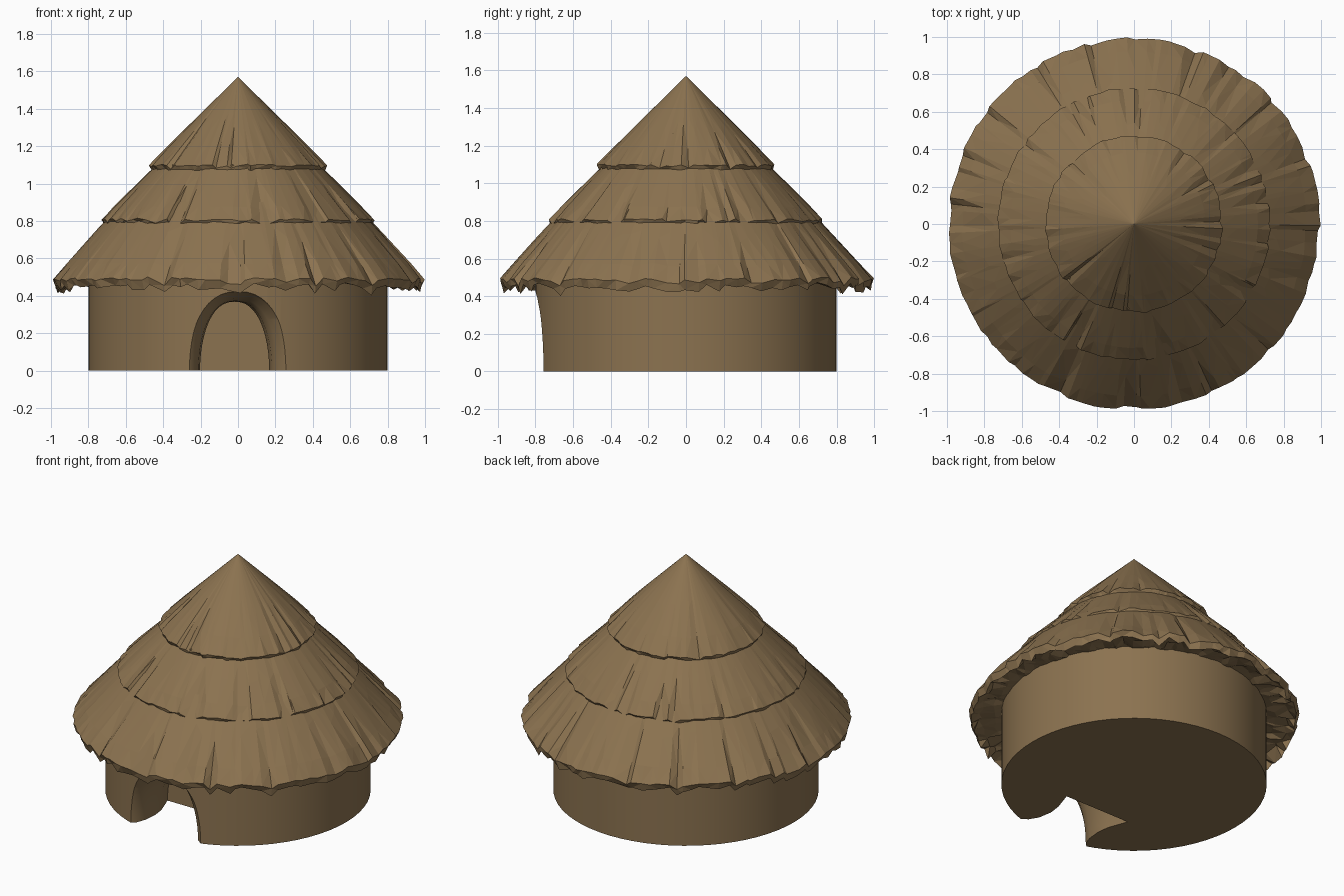
import bpy, bmesh, math, random

if "Cube" in bpy.data.objects:
    bpy.data.objects.remove(bpy.data.objects["Cube"])

random.seed(7)
straw = bpy.data.materials.new("straw_brown")
straw.diffuse_color = (0.26, 0.17, 0.08, 1)
straw.use_nodes = True
straw.node_tree.nodes["Principled BSDF"].inputs["Base Color"].default_value = straw.diffuse_color


def make_object(name, bm):
    bmesh.ops.recalc_face_normals(bm, faces=bm.faces)
    mesh = bpy.data.meshes.new(name)
    bm.to_mesh(mesh)
    bm.free()
    ob = bpy.data.objects.new(name, mesh)
    bpy.context.collection.objects.link(ob)
    mesh.materials.append(straw)
    return ob


def activate(ob):
    bpy.ops.object.select_all(action='DESELECT')
    ob.select_set(True)
    bpy.context.view_layer.objects.active = ob


# Round wall: solid drum
bm = bmesh.new()
bmesh.ops.create_cone(bm, cap_ends=True, segments=64, radius1=0.8, radius2=0.8, depth=0.6)
bmesh.ops.translate(bm, vec=(0, 0, 0.3), verts=bm.verts)
wall = make_object("round_wall", bm)

# Doorway cutter: arch sections (y, centre x, half width, height) lofted inwards
sections = [(-0.86, 0, 0.31, 0.45), (-0.77, 0, 0.275, 0.41), (-0.73, -0.008, 0.225, 0.385),
            (-0.67, -0.015, 0.197, 0.372), (-0.58, -0.018, 0.185, 0.368),
            (-0.50, -0.018, 0.195, 0.372), (-0.37, -0.02, 0.24, 0.39)]
bm = bmesh.new()
rings = []
STEPS = 24
for y, cx, hw, h in sections:
    ring = [bm.verts.new((cx + hw, y, -0.1))]
    for i in range(STEPS + 1):
        a = math.pi * i / STEPS
        c = math.cos(a)
        ring.append(bm.verts.new((cx + hw * math.copysign(abs(c) ** 0.85, c), y, h * math.sin(a))))
    ring.append(bm.verts.new((cx - hw, y, -0.1)))
    rings.append(ring)
for a, b in zip(rings, rings[1:]):
    n = len(a)
    for i in range(n):
        bm.faces.new((a[i], a[(i + 1) % n], b[(i + 1) % n], b[i]))
bm.faces.new(rings[0])
bm.faces.new(rings[-1])
cutter = make_object("doorway_cutter", bm)
cutter.hide_render = True

cut = wall.modifiers.new("doorway", 'BOOLEAN')
cut.operation = 'DIFFERENCE'
cut.solver = 'EXACT'
cut.object = cutter
activate(wall)
bpy.ops.object.modifier_apply(modifier=cut.name)
bpy.data.objects.remove(cutter)
activate(wall)
bpy.ops.object.shade_smooth_by_angle(angle=math.radians(35))


def thatch_tier(name, top, eave, inner, columns, rough):
    """Ring of ragged straw bundles; top, eave and inner are (radius, height)."""
    bm = bmesh.new()
    step = 2 * math.pi / columns
    tip = bm.verts.new((0, 0, top[1])) if top[0] == 0 else None
    cols = []
    for i in range(columns):
        a = (i + random.uniform(-0.42, 0.42)) * step
        groove = random.uniform(0, 0.012) + (random.uniform(0.015, 0.035) if random.random() < 0.22 else 0)
        groove *= rough
        droop = random.uniform(-0.016, 0.016) * rough

        def vert(r, z, jit=0.0):
            r += random.uniform(-jit, jit)
            z += random.uniform(-jit, jit)
            return bm.verts.new((r * math.cos(a), r * math.sin(a), z))

        def slope(t, sink):
            return (top[0] + (eave[0] - top[0]) * t - sink * 0.4,
                    top[1] + (eave[1] - top[1]) * t - sink)

        start = random.uniform(0.25, 0.55) if tip is None else random.uniform(0.4, 0.65)
        col = [vert(*slope(0, 0))] if tip is None else []
        col.append(vert(*slope(start, groove * 0.15)))
        col.append(vert(*slope(0.8, groove * 0.75)))
        r, z = slope(1, groove)
        col.append(vert(r - random.uniform(0, 0.012), z + droop * 0.5))
        # cut straw ends and crumpled underside
        col.append(vert(r - 0.02, z - 0.042 * rough + droop, 0.009 * rough))
        for t in (0.33, 0.66):
            col.append(vert(eave[0] + (inner[0] - eave[0]) * t,
                            eave[1] - 0.03 + (inner[1] - eave[1] + 0.03) * t, 0.016 * rough))
        col.append(vert(*inner))
        cols.append(col)
    for i in range(columns):
        p, q = cols[i], cols[(i + 1) % columns]
        if tip:
            bm.faces.new((tip, p[0], q[0]))
        for j in range(len(p) - 1):
            bm.faces.new((p[j], p[j + 1], q[j + 1], q[j]))
    bmesh.ops.triangulate(bm, faces=bm.faces)
    return make_object(name, bm)


# Three overlapping thatch tiers, bottom to top
thatch_tier("lower_thatch", (0.62, 0.90), (1.0, 0.495), (0.77, 0.50), 116, 1.0)
thatch_tier("middle_thatch", (0.38, 1.155), (0.735, 0.81), (0.62, 0.86), 100, 0.75)
thatch_tier("top_thatch", (0, 1.57), (0.48, 1.10), (0.38, 1.14), 80, 0.6)
